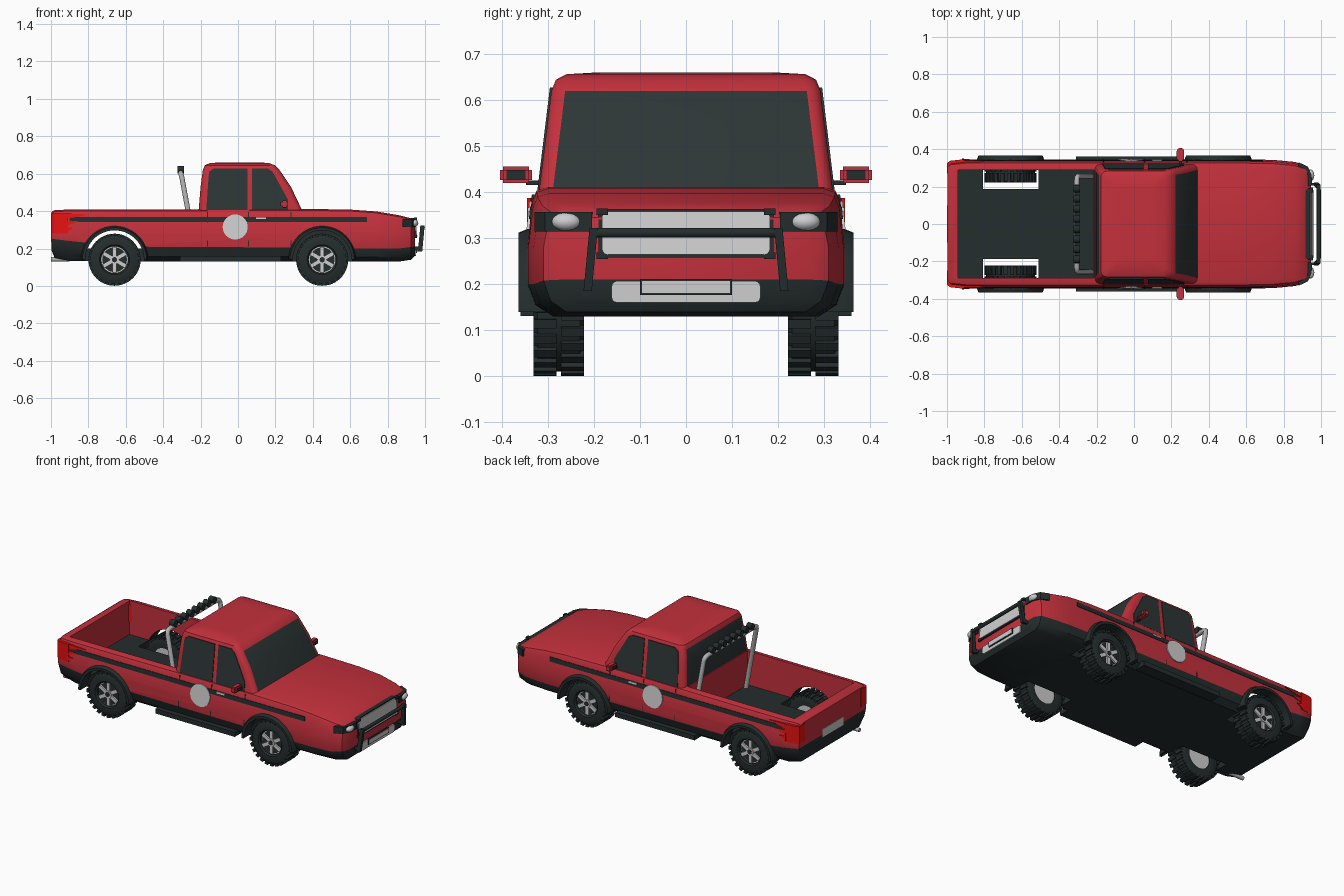
import bpy, bmesh
from math import pi, sin, cos, radians
from mathutils import Matrix, Vector

if "Cube" in bpy.data.objects:
    bpy.data.objects.remove(bpy.data.objects["Cube"], do_unlink=True)


def material(name, r, g, b):
    m = bpy.data.materials.new(name)
    m.use_nodes = True
    m.diffuse_color = (r, g, b, 1)
    m.node_tree.nodes["Principled BSDF"].inputs["Base Color"].default_value = (r, g, b, 1)
    return m


RED = material("paint red", .55, .03, .045)
DARK = material("trim dark", .018, .026, .026)
GLASS = material("glass dark", .026, .036, .036)
LIGHT = material("light grey", .62, .62, .62)
STEEL = material("pipe grey", .45, .45, .45)
LAMP = material("tail lamp red", .8, .006, .006)


def make(name, bm, mats, mirror=False, smooth=True):
    """Turn a bmesh into an object, optionally mirrored to the other side."""
    bmesh.ops.recalc_face_normals(bm, faces=bm.faces)
    me = bpy.data.meshes.new(name)
    bm.to_mesh(me)
    bm.free()
    for m in mats:
        me.materials.append(m)
    ob = bpy.data.objects.new(name, me)
    bpy.context.collection.objects.link(ob)
    if mirror:
        ob.modifiers.new("Mirror", 'MIRROR').use_axis = (False, True, False)
    if smooth:
        shade(ob)
    return ob


def activate(ob):
    bpy.ops.object.select_all(action='DESELECT')
    ob.select_set(True)
    bpy.context.view_layer.objects.active = ob


def shade(ob):
    activate(ob)
    bpy.ops.object.shade_smooth_by_angle(angle=radians(35))


def paint(verts, m):
    for f in {f for v in verts for f in v.link_faces}:
        f.material_index = m


def box(bm, centre, size, m=0, turn=Matrix()):
    mat = turn @ Matrix.Translation(centre) @ Matrix.Diagonal((*size, 1))
    paint(bmesh.ops.create_cube(bm, size=1, matrix=mat)["verts"], m)


def rod(bm, centre, radius, depth, axis, m=0, sides=32):
    mat = Matrix.Translation(centre) @ Matrix.Rotation(pi / 2, 4, axis)
    paint(bmesh.ops.create_cone(bm, cap_ends=True, segments=sides, radius1=radius,
                                radius2=radius, depth=depth, matrix=mat)["verts"], m)


def prism(bm, pts, push, m=0):
    a = [bm.verts.new(p) for p in pts]
    b = [bm.verts.new(Vector(p) + Vector(push)) for p in pts]
    n = len(a)
    faces = [bm.faces.new(a), bm.faces.new(b[::-1])]
    faces += [bm.faces.new((a[i], b[i], b[(i + 1) % n], a[(i + 1) % n])) for i in range(n)]
    for f in faces:
        f.material_index = m


def loft(bm, rings, rule=lambda i, j: 0, wrap=False):
    vs = [[bm.verts.new(p) for p in r] for r in rings]
    n = len(vs[0])
    for i in range(len(vs) if wrap else len(vs) - 1):
        a, b = vs[i], vs[(i + 1) % len(vs)]
        for j in range(n):
            k = (j + 1) % n
            bm.faces.new((a[j], a[k], b[k], b[j])).material_index = rule(i, j)
    return vs


def tube(name, pts, radius, mat):
    cu = bpy.data.curves.new(name, 'CURVE')
    cu.dimensions = '3D'
    cu.bevel_depth, cu.bevel_resolution, cu.use_fill_caps = radius, 3, True
    sp = cu.splines.new('POLY')
    sp.points.add(len(pts) - 1)
    for p, q in zip(sp.points, pts):
        p.co = (*q, 1)
    cu.materials.append(mat)
    bpy.context.collection.objects.link(bpy.data.objects.new(name, cu))


AXLES = (-.66, .45)
WHEEL_Z = .14

# Body: sections of (x, half width, bottom, trim line, top)
stations = [(-.997, .325, .19, .25, .395), (-.98, .337, .15, .25, .406), (-.9, .345, .133, .24, .408),
            (-.6, .345, .13, .21, .408), (.35, .345, .13, .205, .412), (.6, .345, .13, .2, .408),
            (.74, .343, .13, .2, .398), (.86, .332, .13, .2, .378), (.925, .31, .14, .208, .362),
            (.945, .27, .16, .21, .345)]
rings = []
for x, w, zb, zc, zt in stations:
    half = [(.84 * w, zb), (.95 * w, zb + .35 * (zc - zb)), (w, zc), (w, .28),
            (w - .01, zt - .03), (w - .02, zt - .008), (w - .045, zt)]
    rings.append([(x, y, z) for y, z in half] + [(x, -y, z) for y, z in half[::-1]])
bm = bmesh.new()
vs = loft(bm, rings, lambda i, j: 1 if min(j, 12 - j) < 2 else 0)
for end in (vs[0], vs[-1]):
    for i in range(6):
        f = bm.faces.new((end[i], end[i + 1], end[12 - i], end[13 - i]))
        f.material_index = 1 if i < 2 else 0
body = make("body", bm, [RED, DARK], smooth=False)

# Cut the open bed and the wheel wells
bm = bmesh.new()
box(bm, (-.578, 0, .4), (.725, .58, .4))
for f in bm.faces:
    f.material_index = 1 if f.calc_center_median().z < .25 else 0
cutters = [make("bed_cutter", bm, [RED, DARK], smooth=False)]
for x in AXLES:
    for s in (-1, 1):
        bm = bmesh.new()
        rod(bm, (x, s * .3, WHEEL_Z), .16, .226, 'X', 1, 48)
        cutters.append(make("well_cutter", bm, [RED, DARK], smooth=False))
for c in cutters:
    c.hide_render = True
    mod = body.modifiers.new("Cut", 'BOOLEAN')
    mod.operation, mod.solver, mod.object = 'DIFFERENCE', 'EXACT', c
    activate(body)
    bpy.ops.object.modifier_apply(modifier=mod.name)
    bpy.data.objects.remove(c, do_unlink=True)
shade(body)

# Cab: rounded rings of (z, back, front, half width), with glass front and back
cab = [(.39, -.212, .35, .321), (.41, -.21, .34, .319), (.53, -.2, .283, .304), (.62, -.188, .222, .293),
       (.645, -.177, .197, .283), (.657, -.15, .165, .26), (.661, -.08, .1, .19)]
rings = []
for z, x0, x1, w in cab:
    ring, r = [], .03
    for k, (cx, cy) in enumerate([(x1 - r, w - r), (x0 + r, w - r), (x0 + r, r - w), (x1 - r, r - w)]):
        for t in range(4):
            a = radians(90 * k + 30 * t)
            ring.append((cx + r * cos(a), cy + r * sin(a), z))
    rings.append(ring)
bm = bmesh.new()
vs = loft(bm, rings, lambda i, j: 1 if i in (1, 2) and j in (7, 15) else 0)
bm.faces.new(vs[-1])
make("cab", bm, [RED, GLASS])


# Painted and inset details on the sides
def cab_side(z):
    return .321 - .122 * (z - .4)


def body_side(z):
    return .345 - .1 * max(0, z - .28)


def side_plate(name, shapes, mat, surface, lift):
    bm = bmesh.new()
    for pts in shapes:
        prism(bm, [(x, surface(z) + lift, z) for x, z in pts], (0, -.008, 0))
    make(name, bm, [mat], mirror=True, smooth=False)


def rect(x0, x1, z0, z1):
    return [(x0, z0), (x1, z0), (x1, z1), (x0, z1)]


side_plate("side_windows", [
    [(-.17, .405), (.05, .405), (.05, .628), (-.13, .628), (-.155, .61)],
    [(.075, .405), (.268, .405), (.268, .46), (.185, .61), (.16, .628), (.075, .628)]], GLASS, cab_side, .003)
side_plate("side_stripe", [rect(-.9, .69, .342, .369)], DARK, body_side, .003)
side_plate("door_seams", [rect(x, x + .005, .21, .395) for x in (-.165, .053, .28)], DARK, body_side, .002)
side_plate("door_roundel", [[(-.015 + .067 * cos(a * pi / 16), .315 + .067 * sin(a * pi / 16))
                             for a in range(32)]], LIGHT, body_side, .006)
side_plate("door_handle", [rect(.095, .15, .357, .367)], LIGHT, body_side, .008)
side_plate("tail_lamp_streaks", [[(-.92, z - .015), (-.92, z + .015), (x, z + .01)]
                                 for z, x in ((.3, -.88), (.335, -.85), (.372, -.8))], LAMP, body_side, .005)

# Tail lamps wrapped round the rear corners
bm = bmesh.new()
prism(bm, [(-1, .27, .28), (-1, .325, .28), (-.983, .338, .28), (-.91, .346, .28), (-.91, .3, .28),
           (-.96, .27, .28)], (0, 0, .108))
make("tail_lamps", bm, [LAMP], mirror=True, smooth=False)

# Wheel arches and running boards
bm = bmesh.new()
for x in AXLES:
    arc = []
    for t in range(25):
        a = pi * t / 24
        arc.append([(x + r * cos(a), y, WHEEL_Z + r * sin(a))
                    for r, y in ((.157, .3), (.157, .365), (.172, .365), (.18, .345), (.18, .3))])
    vs = loft(bm, arc)
    bm.faces.new(vs[0])
    bm.faces.new(vs[-1])
make("wheel_arches", bm, [DARK], mirror=True)
bm = bmesh.new()
box(bm, (-.04, .325, .145), (.54, .07, .028))
make("running_boards", bm, [DARK], mirror=True, smooth=False)

# Door mirrors
bm = bmesh.new()
box(bm, (.248, .37, .438), (.036, .07, .036))
bmesh.ops.bevel(bm, geom=bm.edges[:], offset=.007, segments=2, affect='EDGES')
box(bm, (.248, .37, .438), (.04, .042, .02), 1)
box(bm, (.248, .328, .421), (.015, .04, .01), 1)
make("door_mirrors", bm, [RED, DARK], mirror=True)

# Headlights
bm = bmesh.new()
prism(bm, [(.952, .205, .315), (.95, .262, .315), (.93, .307, .315), (.88, .33, .315), (.88, .2, .315)],
      (0, 0, .042))
ball = Matrix.Translation((.942, .26, .336)) @ Matrix.Diagonal((.022, .032, .02, 1))
paint(bmesh.ops.create_uvsphere(bm, u_segments=20, v_segments=10, radius=1, matrix=ball)["verts"], 1)
make("headlights", bm, [DARK, LIGHT], mirror=True)


# Grille, front bumper insert and number plates
def rounded(bm, x, w, z0, z1, lean, m):
    r, pts = .012, []
    for k, (cy, cz) in enumerate([(w - r, z1 - r), (r - w, z1 - r), (r - w, z0 + r), (w - r, z0 + r)]):
        for t in range(4):
            a = radians(90 * k + 30 * t)
            z = cz + r * sin(a)
            pts.append((x - lean * (z - z0), cy + r * cos(a), z))
    prism(bm, pts, (-.03, 0, 0), m)


bm = bmesh.new()
rounded(bm, .955, .19, .258, .364, .12, 1)
rounded(bm, .959, .183, .265, .358, .12, 0)
for s in (-1, 1):
    for z in (.262, .358):
        box(bm, (.948, s * .182, z), (.016, .025, .014), 1)
make("grille", bm, [LIGHT, DARK], smooth=False)
bm = bmesh.new()
rounded(bm, .953, .162, .16, .207, 0, 0)
box(bm, (.954, 0, .194), (.008, .2, .034), 1)
box(bm, (.956, 0, .194), (.008, .192, .026), 0)
make("front_bumper_insert", bm, [LIGHT, DARK], smooth=False)
bm = bmesh.new()
box(bm, (-.996, 0, .26), (.008, .2, .05))
make("rear_plate", bm, [LIGHT], smooth=False)

# Bull bar: cross tube on two flat legs
tube("bull_bar_tube", [(.983, -.205, .312), (.988, -.18, .312), (.988, .18, .312), (.983, .205, .312)], .011, DARK)
bm = bmesh.new()
prism(bm, [(.975, .192, .322), (.998, .192, .322), (.985, .205, .185), (.962, .205, .185)], (0, .018, 0))
box(bm, (.95, .212, .2), (.05, .014, .02))
make("bull_bar_legs", bm, [DARK], mirror=True, smooth=False)

# Exhaust
bm = bmesh.new()
rod(bm, (-.95, -.26, .142), .012, .1, 'Y', 0, 16)
make("exhaust_pipe", bm, [STEEL])

# Roll bar with a row of lamps
side = [(-.23, .255, .2), (-.3, .255, .58), (-.305, .248, .597), (-.306, .23, .603)]
tube("roll_bar", side + [(x, -y, z) for x, y, z in side[::-1]], .014, STEEL)
bm = bmesh.new()
box(bm, (-.306, 0, .613), (.02, .42, .012))
for i in range(8):
    rod(bm, (-.306, -.189 + .054 * i, .622), .02, .034, 'Y', 0, 16)
make("roll_bar_lamps", bm, [DARK])

# Wheel: tyre with tread blocks, rim and spokes; outer face towards -y
bm = bmesh.new()
profile = [(-.045, .072), (-.054, .08), (-.055, .112), (-.046, .13), (.046, .13), (.055, .112), (.05, .072)]
loft(bm, [[(r * cos(a), y, r * sin(a)) for y, r in profile]
          for a in (2 * pi * t / 48 for t in range(48))], wrap=True)
for i in range(24):
    for s in (-1, 1):
        turn = Matrix.Rotation(2 * pi * (i + .25 * s) / 24, 4, 'Y')
        box(bm, (0, s * .03, .131), (.02, .05, .016), 0, turn)
rod(bm, (0, .008, 0), .074, .076, 'X', 1)
rod(bm, (0, -.032, 0), .066, .006, 'X', 0)
for i in range(6):
    box(bm, (0, -.037, .042), (.022, .014, .054), 1, Matrix.Rotation(pi * i / 3, 4, 'Y'))
rod(bm, (0, -.04, 0), .024, .016, 'X', 1, 20)
rod(bm, (0, -.046, 0), .014, .01, 'X', 0, 20)
wheel = make("front_wheel_near", bm, [DARK, LIGHT])
wheel.location = (AXLES[1], -.277, WHEEL_Z)
for name, x, s in (("rear_wheel_near", AXLES[0], -1), ("front_wheel_far", AXLES[1], 1),
                   ("rear_wheel_far", AXLES[0], 1)):
    ob = wheel.copy()
    ob.name = name
    ob.location = (x, s * .277, WHEEL_Z)
    ob.rotation_euler.z = pi if s > 0 else 0
    bpy.context.collection.objects.link(ob)
